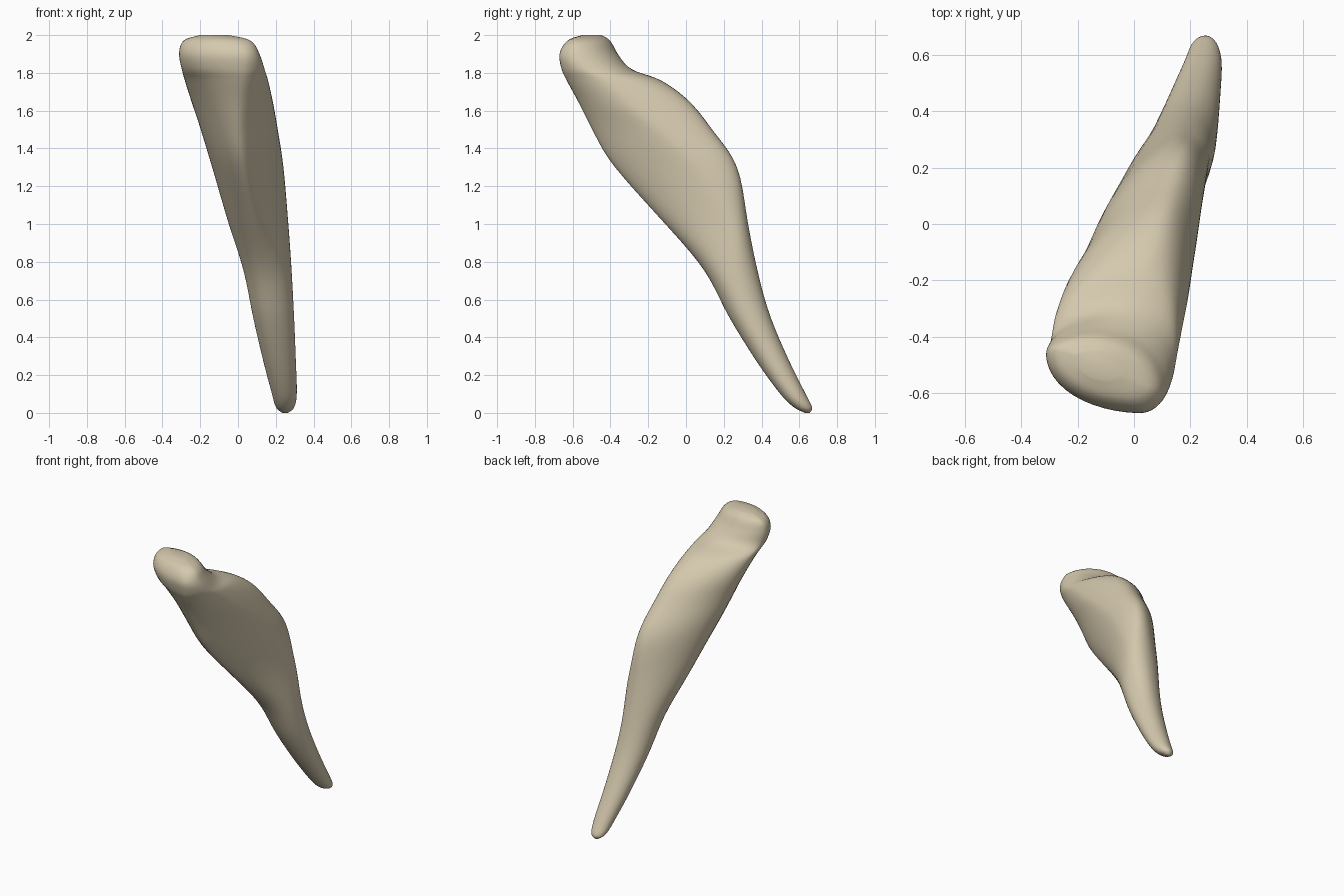
import bpy
import bmesh
from math import cos, sin, pi
from mathutils import Vector

default_cube = bpy.data.objects.get("Cube")
if default_cube:
    bpy.data.objects.remove(default_cube, do_unlink=True)

SIDES = 48
STEPS = 5

# Cross-sections: height, left x, right x, front y, back y, front ridge x, back ridge x
SECTIONS = [
    (0, .235, .265, .63, .655, .25, .25),
    (.03, .2, .298, .57, .668, .245, .255),
    (.1, .18, .312, .5, .635, .24, .25),
    (.25, .14, .308, .39, .56, .22, .23),
    (.5, .08, .298, .23, .45, .18, .2),
    (.75, .03, .285, .1, .38, .14, .18),
    (1, -.05, .268, -.11, .33, .09, .16),
    (1.3, -.14, .242, -.385, .275, .03, .15),
    (1.5, -.2, .212, -.5, .14, .01, .11),
    (1.65, -.25, .185, -.575, .02, .01, .08),
    (1.76, -.285, .16, -.635, -.13, .02, .03),
    (1.82, -.3, .142, -.66, -.29, .02, -.03),
    (1.9, -.315, .115, -.672, -.36, .02, -.12),
    (1.97, -.292, .07, -.63, -.4, -.02, -.15),
    (2, -.2, -.05, -.55, -.45, -.11, -.13),
]


def make_material(name, colour):
    mat = bpy.data.materials.new(name)
    mat.use_nodes = True
    mat.diffuse_color = (*colour, 1)
    shader = next(n for n in mat.node_tree.nodes if n.type == 'BSDF_PRINCIPLED')
    shader.inputs["Base Color"].default_value = (*colour, 1)
    shader.inputs["Roughness"].default_value = .6
    return mat


def blend(rows, index, t):
    """Smooth spline interpolation between two neighbouring sections."""
    last = len(rows) - 1
    before, start = rows[max(index - 1, 0)], rows[index]
    end, after = rows[index + 1], rows[min(index + 2, last)]
    return [
        b + t / 2 * (c - a + t * (2 * a - 5 * b + 4 * c - d + t * (3 * (b - c) + d - a)))
        for a, b, c, d in zip(before, start, end, after)
    ]


def plateau(value, centre, flat, reach):
    """One within flat of the centre, fading to zero at reach."""
    return min(1, max(0, (reach - abs(value - centre)) / (reach - flat)))


def ring_points(section):
    """Four joined quarter curves, flatter at the front and fuller at back right."""
    z, left, right, front, back, front_x, back_x = section
    middle = (front + back) / 2
    # The head is slanted, and the right edge of the shaft lies further back
    tilt = min(max(0, z - 1.5) * .13, (back - front) * .3)
    right_y = middle - tilt + .13 * plateau(z, 1.15, .15, .45)
    left_y = middle + tilt
    shaping = plateau(z, 1.35, .2, .55)
    points = []
    for i in range(SIDES):
        angle = 2 * pi * i / SIDES
        c, s = cos(angle), sin(angle)
        is_right, is_back = c > 0, s > 0
        side = Vector((right, right_y)) if is_right else Vector((left, left_y))
        ridge = Vector((back_x, back)) if is_back else Vector((front_x, front))
        if is_back:
            bend = -.2 if is_right else .3
        else:
            bend = .45 if is_right else .2
        exponent = 1 + bend * shaping
        x = ridge.x + (side.x - ridge.x) * abs(c) ** exponent
        y = side.y + (ridge.y - side.y) * abs(s) ** exponent
        points.append((x, y, z))
    return points


# Loft the shaft through the interpolated sections
bm = bmesh.new()
sections = [blend(SECTIONS, i, k / STEPS)
            for i in range(len(SECTIONS) - 1) for k in range(STEPS)]
sections.append(SECTIONS[-1])
rings = [[bm.verts.new(p) for p in ring_points(s)] for s in sections]
for lower, upper in zip(rings, rings[1:]):
    for i in range(SIDES):
        j = (i + 1) % SIDES
        bm.faces.new((lower[i], lower[j], upper[j], upper[i]))

# Close both rounded ends
bm.faces.new(list(reversed(rings[0])))
bm.faces.new(rings[-1])

# Relax the surface slightly so the quarter curves flow together
inner = [v for ring in rings[STEPS:-STEPS] for v in ring]
for _ in range(4):
    bmesh.ops.smooth_vert(bm, verts=inner, factor=.5,
                          use_axis_x=True, use_axis_y=True, use_axis_z=False)
bmesh.ops.recalc_face_normals(bm, faces=bm.faces)

mesh = bpy.data.meshes.new("bone_shaft")
bm.to_mesh(mesh)
bm.free()
bone = bpy.data.objects.new("bone_shaft", mesh)
bpy.context.collection.objects.link(bone)
mesh.materials.append(make_material("bone_tan", (.66, .58, .42)))

for polygon in mesh.polygons:
    polygon.use_smooth = True
